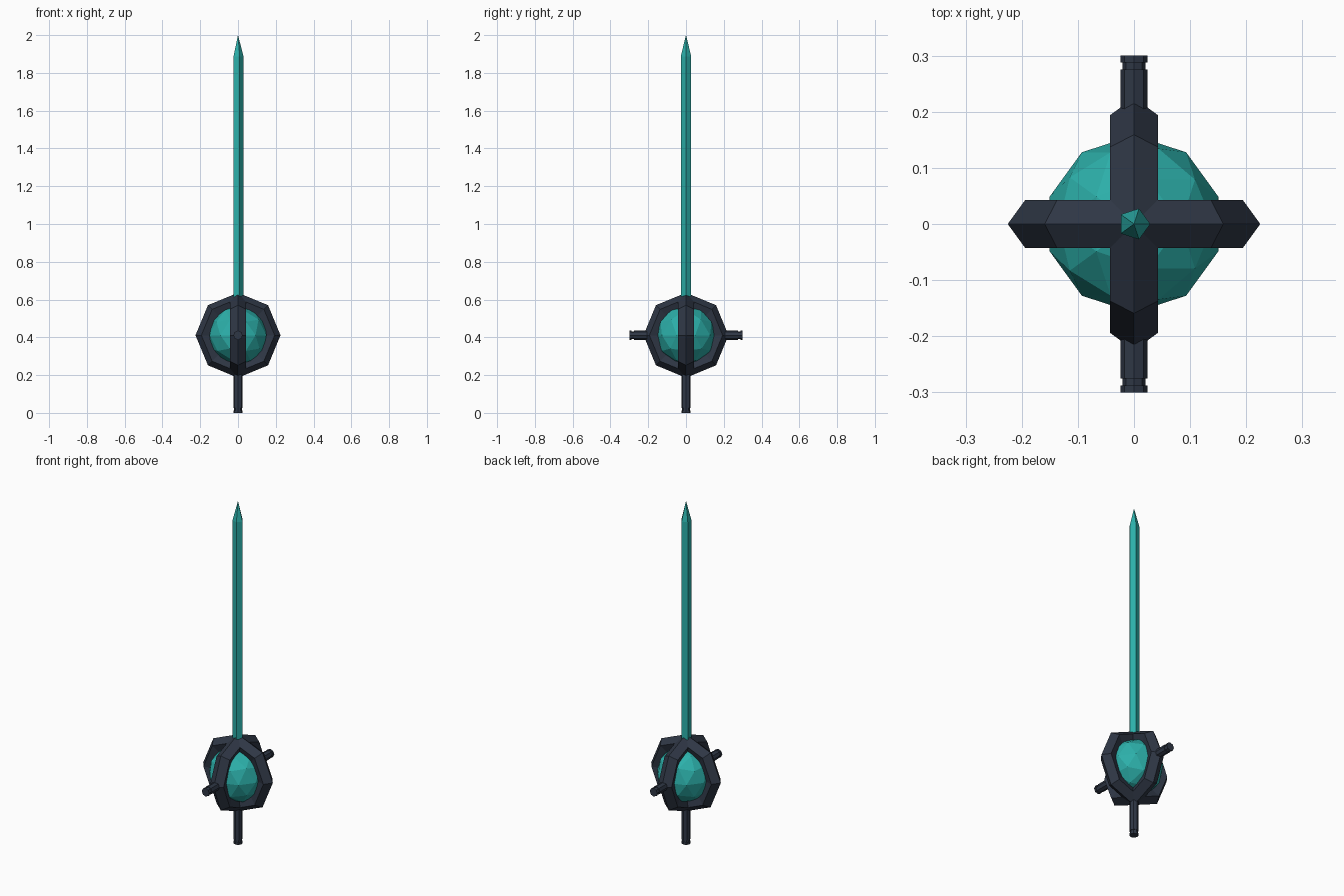
import bpy, math

if "Cube" in bpy.data.objects:
    bpy.data.objects.remove(bpy.data.objects["Cube"])

CZ = 0.411  # height of the hilt centre


def material(name, color):
    m = bpy.data.materials.new(name)
    m.diffuse_color = color
    m.use_nodes = True
    m.node_tree.nodes["Principled BSDF"].inputs["Base Color"].default_value = m.diffuse_color
    return m


teal = material("teal_crystal", (0.025, 0.43, 0.40, 1))
dark = material("dark_metal", (0.028, 0.038, 0.06, 1))


def finish(name, mat):
    ob = bpy.context.object
    ob.name = name
    ob.data.materials.append(mat)
    return ob


def lathe(name, profile, sides, mat, loc=(0, 0, 0), rot=(0, 0, 0)):
    """Flat-sided solid of revolution about z from (radius, z) points."""
    verts, faces = [], []
    for r, z in profile:
        for i in range(sides):
            a = 2 * math.pi * i / sides
            verts.append((r * math.cos(a), r * math.sin(a), z))
    for k in range(len(profile) - 1):
        for i in range(sides):
            j = (i + 1) % sides
            a, b = k * sides, (k + 1) * sides
            faces.append((a + i, a + j, b + j, b + i))
    faces.append(tuple(reversed(range(sides))))
    faces.append(tuple(range(len(verts) - sides, len(verts))))
    me = bpy.data.meshes.new(name)
    me.from_pydata(verts, [], faces)
    me.materials.append(mat)
    ob = bpy.data.objects.new(name, me)
    ob.location, ob.rotation_euler = loc, rot
    bpy.context.collection.objects.link(ob)
    return ob


# Faceted gem in the middle
bpy.ops.mesh.primitive_ico_sphere_add(subdivisions=2, radius=0.158, location=(0, 0, CZ))
finish("gem", teal)

# Two crossed octagonal cage rings, five-sided section with the ridge outside
for name, rot in (("cage_ring_side", (math.pi / 2, 0, 0)),
                  ("cage_ring_front", (math.pi / 2, 0, math.pi / 2))):
    bpy.ops.mesh.primitive_torus_add(major_segments=8, minor_segments=5, major_radius=0.18,
                                     minor_radius=0.045, location=(0, 0, CZ), rotation=rot)
    finish(name, dark)

# Grooved rods: grip below, one guard on each side
R, N = 0.0245, 0.0205


def rod(name, length, rot):
    e = length
    prof = [(R, 0.16), (R, e - 0.025), (N, e - 0.025), (N, e - 0.012), (R, e - 0.012), (R, e)]
    lathe(name, prof, 8, dark, (0, 0, CZ), rot)


rod("grip", CZ, (math.pi, 0, 0))
rod("guard_front", 0.3, (math.pi / 2, 0, 0))
rod("guard_back", 0.3, (-math.pi / 2, 0, 0))

# Five-sided blade with a pointed tip
lathe("blade", [(0.029, 0.55), (0.029, 1.888), (0.0002, 2.0)], 5, teal)
